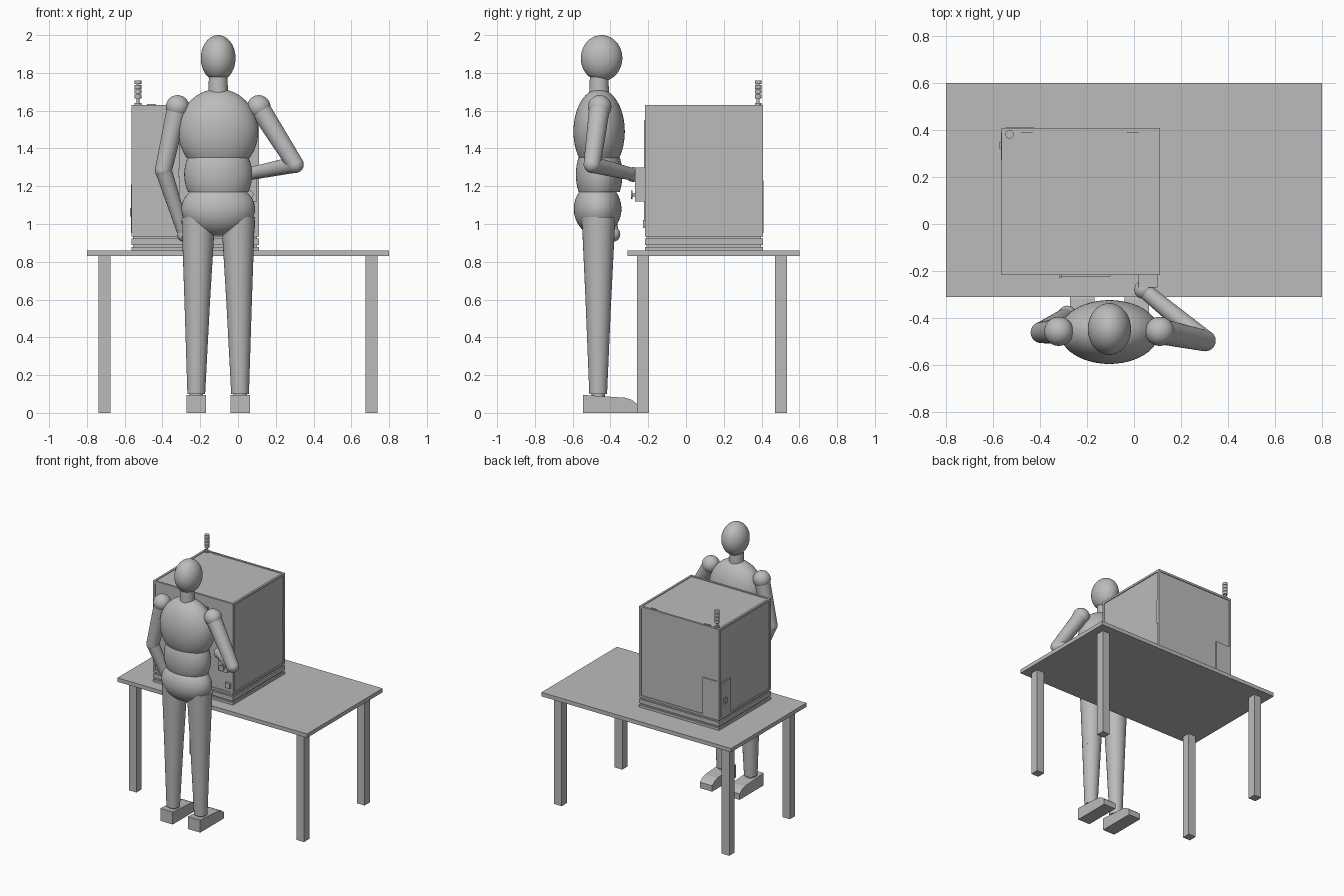
import bpy, bmesh, math
from mathutils import Vector, Matrix

cube = bpy.data.objects.get("Cube")
if cube:
    bpy.data.objects.remove(cube, do_unlink=True)

grey = bpy.data.materials.new("neutral_grey")
grey.use_nodes = True
GREY = (0.5, 0.5, 0.5, 1)
grey.diffuse_color = GREY
grey.node_tree.nodes["Principled BSDF"].inputs["Base Color"].default_value = GREY


def finish(name, bm, smooth=False):
    bmesh.ops.recalc_face_normals(bm, faces=bm.faces)
    mesh = bpy.data.meshes.new(name)
    bm.to_mesh(mesh)
    bm.free()
    mesh.materials.append(grey)
    obj = bpy.data.objects.new(name, mesh)
    bpy.context.collection.objects.link(obj)
    if smooth:
        bpy.ops.object.select_all(action='DESELECT')
        obj.select_set(True)
        bpy.context.view_layer.objects.active = obj
        bpy.ops.object.shade_smooth_by_angle(angle=math.radians(35))
    return obj


def add_box(bm, x, y, z):
    centre = [(a + b) / 2 for a, b in (x, y, z)]
    size = [b - a for a, b in (x, y, z)]
    bmesh.ops.create_cube(bm, size=1, matrix=Matrix.Translation(centre) @ Matrix.Diagonal((*size, 1)))


def box(name, x, y, z):
    bm = bmesh.new()
    add_box(bm, x, y, z)
    return finish(name, bm)


def ellipsoid(name, centre, radii, cut_low=None, cut_high=None):
    """Ellipsoid, optionally sliced flat at given heights."""
    bm = bmesh.new()
    bmesh.ops.create_uvsphere(bm, u_segments=48, v_segments=28, radius=1,
                              matrix=Matrix.Translation(centre) @ Matrix.Diagonal((*radii, 1)))
    for height, normal in ((cut_low, -1), (cut_high, 1)):
        if height is not None:
            geom = bm.verts[:] + bm.edges[:] + bm.faces[:]
            cut = bmesh.ops.bisect_plane(bm, geom=geom, plane_co=(0, 0, height),
                                         plane_no=(0, 0, normal), clear_outer=True)
            rim = [e for e in cut["geom_cut"] if isinstance(e, bmesh.types.BMEdge)]
            bmesh.ops.contextual_create(bm, geom=rim)
    return finish(name, bm, True)


def rod(name, start, end, r1, r2):
    a, b = Vector(start), Vector(end)
    turn = (b - a).to_track_quat('Z', 'Y').to_matrix().to_4x4()
    bm = bmesh.new()
    bmesh.ops.create_cone(bm, cap_ends=True, segments=32, radius1=r1, radius2=r2,
                          depth=(b - a).length, matrix=Matrix.Translation((a + b) / 2) @ turn)
    return finish(name, bm, True)


def ball(name, centre, r):
    return ellipsoid(name, centre, (r, r, r))


# Table
box("table_top", (-0.8, 0.8), (-0.31, 0.6), (0.83, 0.86))
for side, x in (("right", -0.707), ("left", 0.707)):
    for end, y in (("front", -0.228), ("back", 0.502)):
        box(f"table_leg_{end}_{side}", (x - 0.032, x + 0.032), (y - 0.032, y + 0.032), (0, 0.83))

# Cabinet base: stacked plates with recessed seams
X0, X1, Y0, Y1 = -0.565, 0.11, -0.218, 0.408
for name, inset, low, high in (("bottom_plate", 0, 0.86, 0.878), ("lower_seam", 0.01, 0.878, 0.89),
                               ("middle_plate", 0, 0.89, 0.922), ("upper_seam", 0.01, 0.922, 0.935)):
    box("base_" + name, (X0 + inset, X1 - inset), (Y0 + inset, Y1 - inset), (low, high))

# Cabinet body and edge frame
Z0, Z1, T = 0.935, 1.63, 0.016
box("cabinet_panels", (X0 + 0.006, X1 - 0.006), (Y0 + 0.006, Y1 - 0.006), (Z0 + 0.004, Z1 - 0.005))
bm = bmesh.new()
xs, ys, zs = [((lo, lo + T), (hi - T, hi)) for lo, hi in ((X0, X1), (Y0, Y1), (Z0, Z1))]
for y in ys:
    for z in zs:
        add_box(bm, (X0, X1), y, z)
for x in xs:
    for z in zs:
        add_box(bm, x, (Y0 + T, Y1 - T), z)
    for y in ys:
        add_box(bm, x, y, (Z0 + T, Z1 - T))
finish("cabinet_frame", bm)

# Cabinet fittings
box("rear_access_plate", (-0.548, -0.425), (Y1 - 0.006, Y1 + 0.002), (0.952, 1.23))
box("side_access_plate", (X0 - 0.002, X0 + 0.006), (0.27, 0.39), (0.952, 1.21))
box("side_connector", (X0 - 0.008, X0), (0.32, 0.35), (1.04, 1.085))
box("side_door_grip", (X1 - 0.006, X1 + 0.001), (0.385, 0.392), (1.19, 1.38))
for n, x in enumerate((-0.457, -0.005)):
    box(f"top_hinge_{n + 1}", (x - 0.024, x + 0.024), (0.388, 0.396), (1.62, 1.636))
box("front_door_plate", (-0.31, -0.1), (Y0 - 0.005, Y0 + 0.006), (1.0, 1.55))
box("front_door_handle", (-0.318, -0.308), (Y0 - 0.012, Y0), (1.25, 1.29))
box("control_box", (0.02, 0.1), (-0.27, Y0 + 0.006), (1.12, 1.3))
rod("control_knob_stem", (0.06, -0.27, 1.155), (0.06, -0.284, 1.155), 0.01, 0.01)
rod("control_knob", (0.06, -0.282, 1.155), (0.06, -0.29, 1.155), 0.022, 0.022)
box("front_switch", (0.05, 0.09), (Y0 - 0.01, Y0 + 0.006), (0.98, 1.02))

# Signal light stack
rod("beacon_pole", (-0.53, 0.382, 1.62), (-0.53, 0.382, 1.76), 0.008, 0.008)
rod("beacon_foot", (-0.53, 0.382, 1.63), (-0.53, 0.382, 1.64), 0.018, 0.018)
for n in range(4):
    z = 1.665 + n * 0.025
    rod(f"beacon_segment_{n + 1}", (-0.53, 0.382, z), (-0.53, 0.382, z + 0.021), 0.018, 0.018)

# Figure: head and trunk
CX, CY = -0.105, -0.46
ellipsoid("head", (CX, -0.447, 1.878), (0.092, 0.11, 0.122))
rod("neck", (CX, CY, 1.66), (CX, CY, 1.8), 0.054, 0.048)
ellipsoid("chest", (CX, CY, 1.49), (0.212, 0.136, 0.225), cut_low=1.35)
ellipsoid("waist", (CX, CY, 1.262), (0.18, 0.123, 0.2), cut_low=1.17, cut_high=1.352)
ellipsoid("hips", (CX, -0.468, 1.08), (0.195, 0.126, 0.142), cut_high=1.172)

# Legs and wedge-toed feet
FOOT = ((-0.545, 0), (-0.545, 0.095), (-0.32, 0.08), (-0.285, 0.068), (-0.257, 0.045), (-0.257, 0))
for side, s in (("right", -1), ("left", 1)):
    hip, knee, ankle = CX + s * 0.105, CX + s * 0.111, CX + s * 0.116
    rod(f"thigh_{side}", (knee, -0.464, 0.575), (hip, -0.463, 1.035), 0.067, 0.089)
    rod(f"shin_{side}", (ankle, -0.465, 0.1), (knee, -0.464, 0.575), 0.047, 0.067)
    rod(f"ankle_{side}", (ankle, -0.465, 0.07), (ankle, -0.465, 0.1), 0.036, 0.036)
    bm = bmesh.new()
    face = bm.faces.new([bm.verts.new((ankle - 0.052, y, z)) for y, z in FOOT])
    sweep = bmesh.ops.extrude_face_region(bm, geom=[face])
    moved = [v for v in sweep["geom"] if isinstance(v, bmesh.types.BMVert)]
    bmesh.ops.translate(bm, verts=moved, vec=(0.104, 0, 0))
    finish(f"foot_{side}", bm)

# Arms: one hanging, one reaching to the control box
for side, shoulder, elbow, hand in (
        ("right", (-0.32, -0.457, 1.62), (-0.395, -0.462, 1.285), (-0.285, -0.387, 0.945)),
        ("left", (0.11, -0.457, 1.62), (0.303, -0.497, 1.315), (0.04, -0.28, 1.262))):
    ball(f"shoulder_{side}", shoulder, 0.062)
    rod(f"upper_arm_{side}", shoulder, elbow, 0.055, 0.045)
    ball(f"elbow_{side}", elbow, 0.045)
    rod(f"forearm_{side}", elbow, hand, 0.044, 0.033)
    ball(f"hand_{side}", hand, 0.039)
